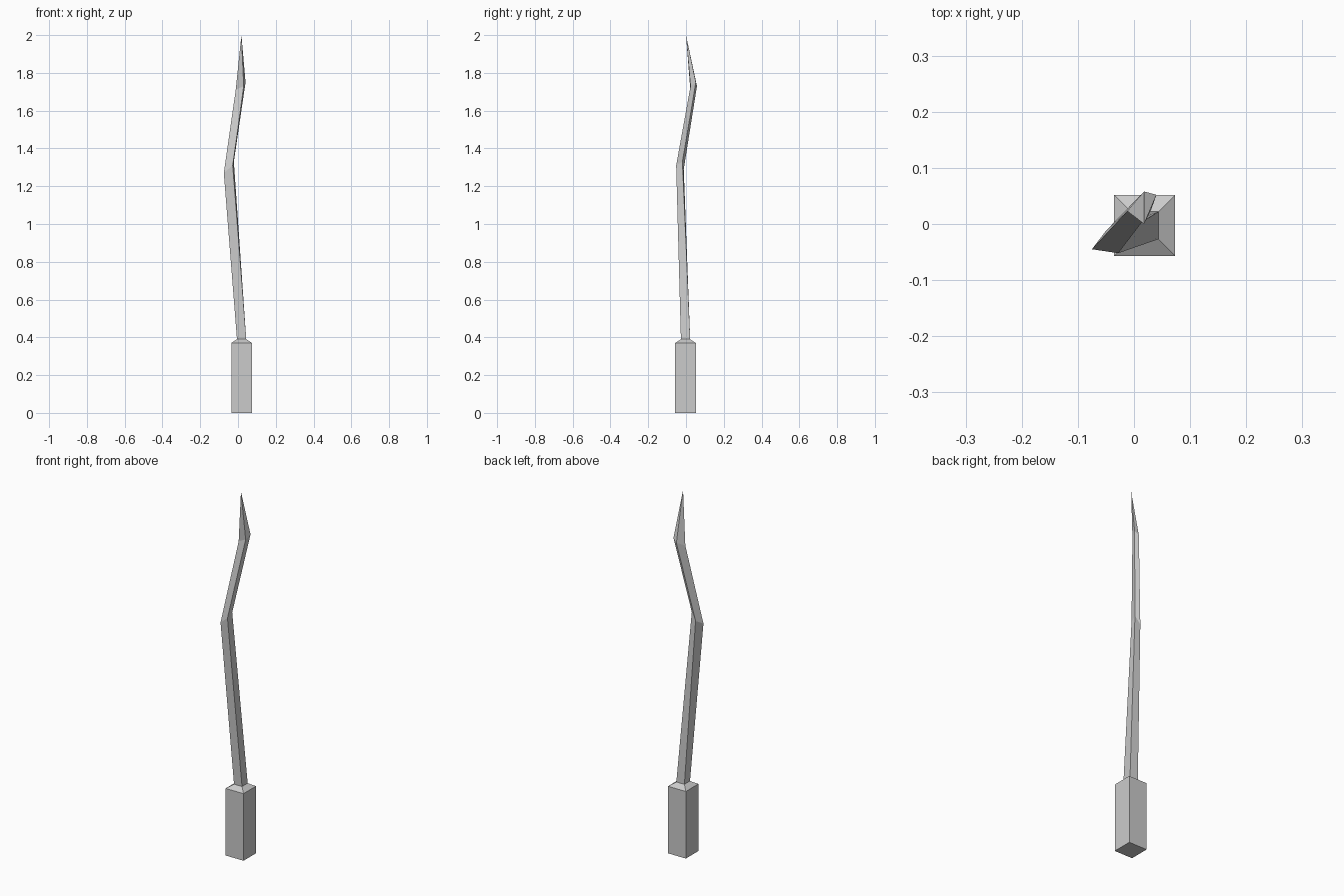
import bpy, bmesh

if "Cube" in bpy.data.objects:
    bpy.data.objects.remove(bpy.data.objects["Cube"])


def loft(name, rings, tip=None):
    """Join four-cornered rings bottom to top; close with a cap or a point."""
    bm = bmesh.new()
    loops = [[bm.verts.new(p) for p in ring] for ring in rings]
    bm.faces.new(loops[0][::-1])
    for a, b in zip(loops, loops[1:]):
        for i in range(4):
            j = (i + 1) % 4
            bm.faces.new((a[i], a[j], b[j], b[i]))
    top = loops[-1]
    if tip:
        point = bm.verts.new(tip)
        for i in range(4):
            bm.faces.new((top[i], top[(i + 1) % 4], point))
    else:
        bm.faces.new(top)
    bmesh.ops.recalc_face_normals(bm, faces=bm.faces)
    mesh = bpy.data.meshes.new(name)
    bm.to_mesh(mesh)
    bm.free()
    obj = bpy.data.objects.new(name, mesh)
    bpy.context.collection.objects.link(obj)
    return obj


def square(z, half, cx=0.019, cy=-0.0025):
    return [(cx + sx * half, cy + sy * half, z)
            for sx, sy in ((-1, -1), (1, -1), (1, 1), (-1, 1))]


# One closed body: block handle, chamfered shoulder, crooked blade
# Ring order: front left, front right, back right, back left
lower_bend = [(-0.075, -0.045, 1.27), (-0.028, -0.052, 1.31),
              (-0.022, -0.019, 1.33), (-0.05, -0.012, 1.29)]
upper_bend = [(-0.012, 0.023, 1.71), (0.030, 0.024, 1.73),
              (0.040, 0.052, 1.75), (0.018, 0.058, 1.73)]
loft("handle_and_blade",
     [square(0, 0.0545), square(0.37, 0.0545), square(0.39, 0.0245),
      lower_bend, upper_bend],
     tip=(0.018, 0.0, 2.0))
